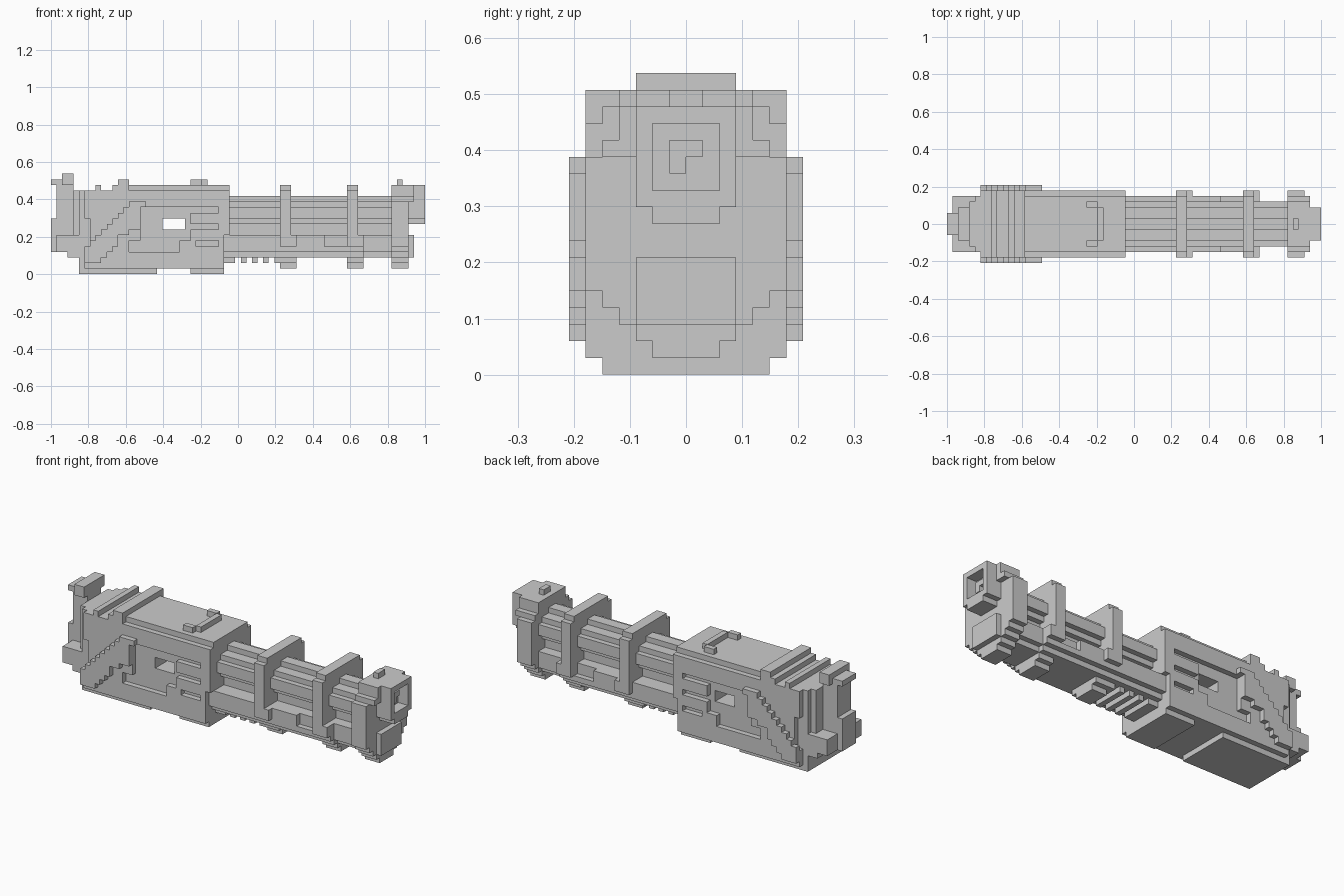
import bpy, bmesh

cube = bpy.data.objects.get("Cube")
if cube:
    bpy.data.objects.remove(cube, do_unlink=True)

UNIT = 2 / 67  # edge of one building block
GREY = (0.6, 0.6, 0.6, 1)

grey = bpy.data.materials.new("plain grey")
grey.use_nodes = True
grey.diffuse_color = GREY
grey.node_tree.nodes["Principled BSDF"].inputs["Base Color"].default_value = GREY


def box(x0, x1, z0, z1, half, inner=0):
    """Cells of a block mirrored about y = 0; inner leaves the middle empty."""
    return {(x, s * y - (s < 0), z) for x in range(x0, x1) for z in range(z0, z1)
            for y in range(inner, half) for s in (1, -1)}


def rows(x0, x1, profile):
    """Stack of centred rows given as (bottom, top, half width)."""
    cells = set()
    for z0, z1, half in profile:
        cells |= box(x0, x1, z0, z1, half)
    return cells


def build(name, cells):
    """Skin the outside of a set of cells and merge its flat areas."""
    bm = bmesh.new()
    verts = {}

    def corner(p):
        if p not in verts:
            verts[p] = bm.verts.new((p[0] * UNIT - 1, p[1] * UNIT, p[2] * UNIT))
        return verts[p]

    for c in sorted(cells):
        for axis in range(3):
            u, v = (axis + 1) % 3, (axis + 2) % 3
            for side in (0, 1):
                near = list(c)
                near[axis] += 2 * side - 1
                if tuple(near) in cells:
                    continue
                loop = []
                for du, dv in ((0, 0), (1, 0), (1, 1), (0, 1)):
                    p = list(c)
                    p[axis] += side
                    p[u] += du
                    p[v] += dv
                    loop.append(corner(tuple(p)))
                bm.faces.new(loop if side else loop[::-1])
    bmesh.ops.dissolve_limit(bm, angle_limit=0.01, verts=bm.verts[:], edges=bm.edges[:])
    mesh = bpy.data.meshes.new(name)
    bm.to_mesh(mesh)
    bm.free()
    mesh.materials.append(grey)
    obj = bpy.data.objects.new(name, mesh)
    bpy.context.collection.objects.link(obj)


# Main housing with top plate, window and a sunken side panel that ends in slots
housing = box(5, 31, 1, 15, 6) | box(31, 32, 7, 15, 6) | box(14, 32, 15, 16, 5)
housing -= box(5, 6, 1, 15, 6, 5)
housing -= box(5, 7, 4, 10, 6, 5)
housing -= box(20, 24, 8, 10, 6)
for x0, x1, z0, z1 in ((16, 25, 6, 12), (14, 23, 4, 6), (25, 30, 11, 12),
                       (25, 30, 8, 9), (26, 30, 5, 6)):
    housing -= box(x0, x1, z0, z1, 6, 5)
build("housing", housing)

# Plates under the housing
build("rear_base_plate", box(5, 19, 0, 1, 5))
build("front_base_plate", box(25, 31, 0, 1, 5))

# Stepped diagonal braces on both sides
brace = set()
for x, low in enumerate((2, 2, 2, 3, 4, 5, 7, 7, 8, 8, 12), start=6):
    brace |= box(x, x + 1, low, min(13, x - 1), 7, 6)
build("diagonal_braces", brace)

# Ridges and rear sight on top
build("rear_ridge", box(8, 9, 15, 16, 6))
build("stepped_ridge", box(11, 14, 15, 16, 6) | box(12, 14, 16, 17, 6))
build("rear_sight", box(25, 27, 16, 17, 4, 3) | box(27, 28, 16, 17, 3))

# Rear end: stock block, spine, grip and upright post
build("stock_block", box(1, 5, 4, 7, 5) | box(3, 5, 3, 4, 5))
build("rear_spine", box(1, 4, 7, 16, 2) | box(4, 5, 7, 15, 4))
build("rear_grip", box(0, 1, 4, 10, 2))
build("rear_post", box(0, 4, 16, 17, 2) | box(2, 4, 16, 18, 3))

# Round barrel and the rail below it
build("barrel", rows(32, 61, ((7, 9, 2), (9, 10, 3), (10, 12, 4), (12, 13, 3), (13, 14, 1))))
rail = rows(31, 56, ((3, 4, 4), (4, 7, 5)))
rail |= rows(56, 61, ((3, 4, 3), (4, 7, 4)))
rail -= box(49, 56, 5, 7, 5, 4)
build("lower_rail", rail)
teeth = box(31, 33, 2, 3, 3)
for x in range(34, 41, 2):
    teeth |= box(x, x + 1, 2, 3, 3)
build("rail_teeth", teeth)

# Clamp bands and muzzle collar share a stepped keel
keel = ((1, 2, 2), (2, 3, 3), (3, 4, 4), (4, 5, 5))
cap = ((13, 14, 5), (14, 16, 4))
for name, x in (("rear_band", 41), ("front_band", 53)):
    build(name, rows(x, x + 2, keel + ((5, 15, 6), (15, 16, 5)))
          | rows(x + 2, x + 3, keel + ((5, 7, 6),)))
build("muzzle_collar", rows(61, 64, keel + ((5, 13, 6),) + cap))

# Muzzle end with an open ring and a stub barrel
build("muzzle_face", rows(64, 65, ((9, 10, 2), (10, 13, 3)) + cap))
ring = box(65, 67, 10, 16, 3) | box(65, 67, 9, 10, 2)
build("muzzle_ring", ring - box(65, 67, 11, 15, 2))
build("muzzle_stub", box(65, 66, 12, 14, 1) - {(65, 0, 12)})
build("lower_muzzle_block", box(64, 65, 3, 7, 3))
build("front_sight", box(62, 63, 16, 17, 1))
